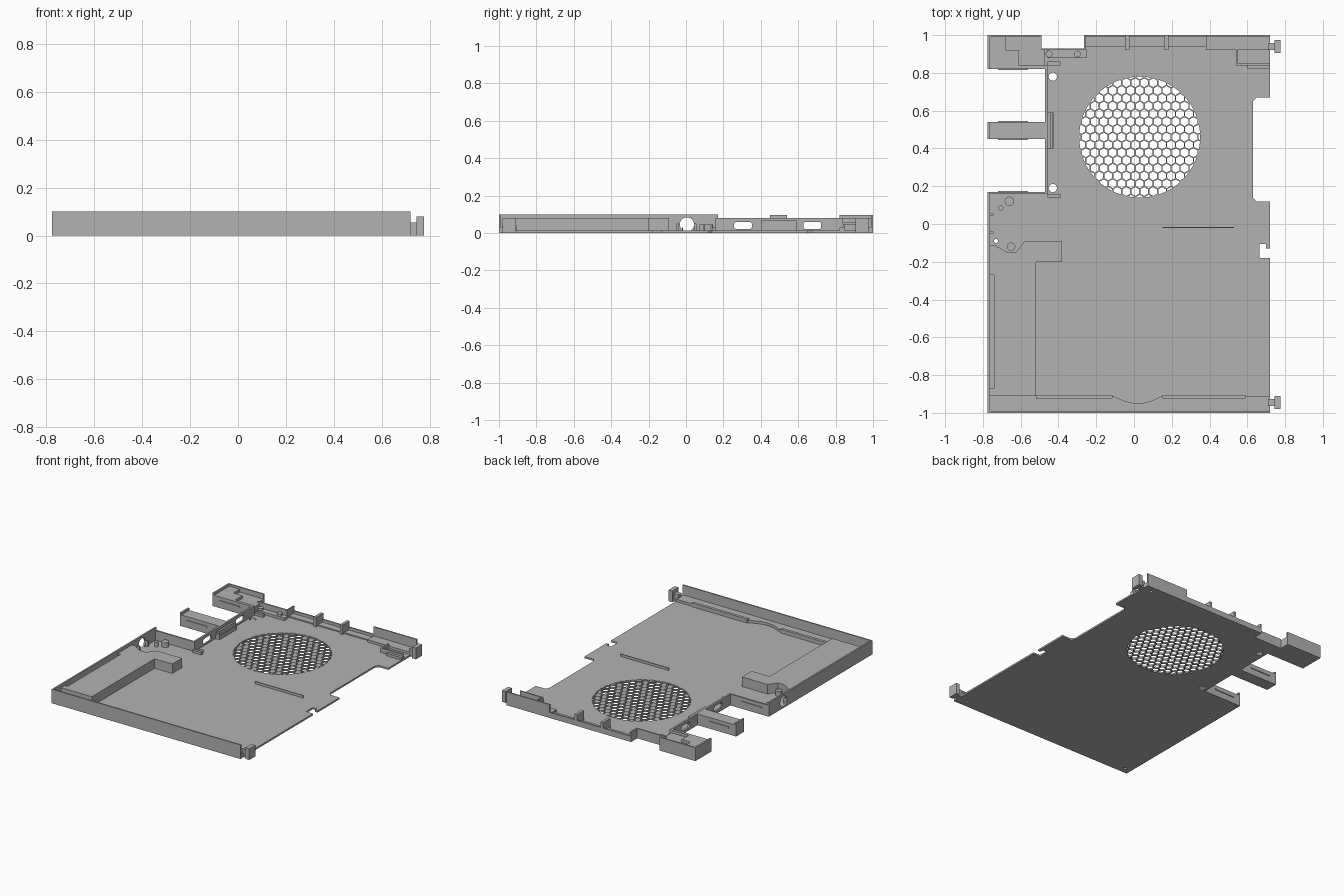
import bpy, bmesh, math

if "Cube" in bpy.data.objects:
    bpy.data.objects.remove(bpy.data.objects["Cube"])

grey = bpy.data.materials.new("mid grey")
grey.diffuse_color = (0.45, 0.45, 0.45, 1)
grey.use_nodes = True
grey.node_tree.nodes["Principled BSDF"].inputs["Base Color"].default_value = grey.diffuse_color


def prism(name, pts, z0, z1):
    """Extrude one outline, or several separate ones, from z0 to z1."""
    loops = pts if isinstance(pts[0][0], (tuple, list)) else [pts]
    bm = bmesh.new()
    for loop in loops:
        low = [bm.verts.new((x, y, z0)) for x, y in loop]
        top = [bm.verts.new((x, y, z1)) for x, y in loop]
        bm.faces.new(low[::-1])
        bm.faces.new(top)
        for i in range(len(loop)):
            j = (i + 1) % len(loop)
            bm.faces.new((low[i], low[j], top[j], top[i]))
    bmesh.ops.recalc_face_normals(bm, faces=bm.faces)
    me = bpy.data.meshes.new(name)
    bm.to_mesh(me)
    bm.free()
    ob = bpy.data.objects.new(name, me)
    me.materials.append(grey)
    bpy.context.collection.objects.link(ob)
    return ob


def rect(x0, x1, y0, y1):
    return [(x0, y0), (x1, y0), (x1, y1), (x0, y1)]


def box(name, x0, x1, y0, y1, z0, z1):
    return prism(name, rect(x0, x1, y0, y1), z0, z1)


def ring(cx, cy, r, n=24, start=0.0):
    return [(cx + r * math.cos(start + 2 * math.pi * i / n),
             cy + r * math.sin(start + 2 * math.pi * i / n)) for i in range(n)]


def boolean(ob, cutter, op='DIFFERENCE'):
    """Apply a boolean and discard the cutter."""
    mod = ob.modifiers.new("cut", 'BOOLEAN')
    mod.operation, mod.object, mod.solver = op, cutter, 'EXACT'
    deps = bpy.context.evaluated_depsgraph_get()
    me = bpy.data.meshes.new_from_object(ob.evaluated_get(deps))
    ob.modifiers.clear()
    ob.data = me
    bpy.data.objects.remove(cutter)


F = 0.012  # floor thickness
L, R = -0.775, 0.72

# Floor plate with cut-out edges
floor = prism("floor_plate", [
    (L, -1), (R, -1), (R, -0.18), (0.665, -0.18), (0.665, -0.105), (0.70, -0.105),
    (0.70, -0.13), (R, -0.13), (R, 0.12), (0.65, 0.12), (0.63, 0.14), (0.63, 0.65),
    (0.65, 0.67), (R, 0.67), (R, 1), (-0.255, 1), (-0.255, 0.92), (-0.49, 0.92),
    (-0.49, 1), (L, 1), (L, 0.82), (-0.47, 0.82), (-0.47, 0.54), (L, 0.54),
    (L, 0.45), (-0.47, 0.45), (-0.47, 0.17), (L, 0.17)], 0, F)

# Honeycomb vent, clipped to a circle
CX, CY, PITCH = 0.03, 0.46, 0.0475
cells = []
for row in range(-9, 10):
    for col in range(-9, 10):
        x = CX + (col + 0.5 * (row % 2)) * PITCH
        y = CY + row * PITCH * math.sqrt(3) / 2
        if math.hypot(x - CX, y - CY) < 0.335:
            cells.append(ring(x, y, 0.0235, 6, math.pi / 6))
vent = prism("vent_cells", cells, -0.02, 0.04)
boolean(vent, prism("vent_disc", ring(CX, CY, 0.32, 64), -0.01, 0.03), 'INTERSECT')
boolean(floor, vent)

# Screw holes through the floor
HOLES = [(-0.43, 0.78, 0.022), (-0.43, 0.19, 0.022), (0.65, 0.95, 0.011),
         (-0.73, -0.09, 0.011), (-0.725, -0.955, 0.011), (0.65, -0.955, 0.011)]
boolean(floor, prism("screw_holes", [ring(x, y, r, 16) for x, y, r in HOLES], -0.05, 0.2))

# Front and left outer walls, the left one with a round socket opening
box("front_wall", L, R, -1, -0.99, 0, 0.1)
left = box("left_wall", L, L + 0.012, -0.99, 0.17, 0, 0.1)
socket = prism("socket_hole", ring(0, 0, 0.038, 32), -0.05, 0.05)
socket.rotation_euler = (0, math.pi / 2, 0)
socket.location = (L, 0.005, 0.046)
bpy.context.view_layer.update()
boolean(left, socket)
box("chamber_wall", L, -0.455, 0.158, 0.17, 0, 0.08)

# Front ledge, narrowed by an arc, with two raised rails
arc = [(0.15 - 0.26 * i / 12, -0.91 - 0.04 * math.sin(math.pi * i / 12)) for i in range(13)]
prism("front_ledge", [(L, -0.99), (R, -0.99), (R, -0.91)] + arc + [(L, -0.91)], F, 0.03)
for x0, x1 in ((-0.52, -0.115), (0.15, 0.59)):
    box("ledge_rail", x0, x1, -0.925, -0.905, F, 0.04)

# Raised platform along the left side with a long slot
prism("side_platform", [
    (-0.74, -0.91), (-0.52, -0.91), (-0.52, -0.2), (-0.38, -0.2), (-0.38, -0.09),
    (-0.58, -0.09), (-0.625, -0.15), (-0.67, -0.15), (-0.74, -0.11)], F, 0.08)
for y0, y1 in ((-0.91, -0.87), (-0.27, -0.11)):
    box("platform_end", L + 0.01, -0.74, y0, y1, F, 0.08)

# Socket chamber bosses
for x, y, r in ((-0.66, 0.12, 0.025), (-0.65, -0.12, 0.022), (-0.705, 0.085, 0.014)):
    prism("screw_boss", ring(x, y, r, 16), F, 0.045)
for y in (-0.045, 0.05):
    box("socket_cradle", L + 0.012, -0.745, y - 0.006, y + 0.006, F, 0.05)

# Inner wall beside the arms, with two openings
inner = box("inner_wall", -0.47, -0.457, 0.17, 0.84, 0, 0.08)
for y in (0.305, 0.675):
    cut = prism("opening_cut", [(y - 0.048, 0.03), (y - 0.038, 0.02), (y + 0.038, 0.02),
                                (y + 0.048, 0.03), (y + 0.048, 0.05), (y + 0.038, 0.06),
                                (y - 0.038, 0.06), (y - 0.048, 0.05)], -0.6, -0.4)
    # turn the outline (y, z) and its extrusion (x) upright
    for v in cut.data.vertices:
        v.co = (v.co.z, v.co.x, v.co.y)
    boolean(inner, cut)
box("inner_clip_base", -0.457, -0.425, 0.40, 0.59, F, 0.04)
box("inner_clip", -0.445, -0.43, 0.40, 0.59, 0.04, 0.07)
for y0, y1 in ((0.14, 0.16), (0.84, 0.86)):
    box("inner_wall_foot", -0.457, -0.39, y0, y1, F, 0.03)

# Middle arm with end lip and side ribs
box("middle_arm", L, -0.47, 0.45, 0.54, 0, 0.08)
box("middle_arm_lip", L, L + 0.012, 0.45, 0.54, 0.08, 0.095)
# Rear arm with stepped top
box("rear_arm", L, -0.47, 0.82, 0.92, 0, 0.06)
box("rear_arm_back", L, -0.49, 0.92, 1, 0, 0.06)
prism("rear_arm_step", [(L, 0.82), (-0.47, 0.82), (-0.47, 0.84), (-0.61, 0.84),
                        (-0.61, 0.92), (-0.68, 0.92), (-0.68, 0.99), (L, 0.99)], 0.06, 0.08)
box("rear_arm_back_lip", L, -0.49, 0.99, 1, 0.06, 0.095)
box("rear_arm_end_lip", L, L + 0.012, 0.82, 0.99, 0.08, 0.095)
for y in (0.45, 0.54, 0.82, 0.17):
    box("arm_rib", -0.72, -0.56, y - 0.006, y + 0.006, 0.045, 0.055)

# Rear wall: recessed jog, low run, tabs and a taller corner
box("rear_jog_wall", -0.49, -0.255, 0.92, 0.93, 0, 0.07)
box("rear_jog_side", -0.265, -0.255, 0.92, 1, 0, 0.07)
box("rear_jog_pad", -0.457, -0.25, 0.88, 0.92, F, 0.03)
box("rear_low_wall", -0.255, 0.38, 0.99, 1, 0, 0.04)
box("rear_step", -0.255, 0.38, 0.94, 0.99, F, 0.02)
for x in (-0.035, 0.172):
    box("rear_tab", x - 0.01, x + 0.01, 0.92, 1, 0, 0.08)
box("rear_corner_wall", 0.38, R, 0.99, 1, 0, 0.095)
box("rear_corner_ledge", 0.38, R, 0.92, 0.99, F, 0.03)
box("rear_corner_rib", 0.54, R, 0.84, 0.85, F, 0.045)
box("rear_corner_rib_side", 0.54, 0.55, 0.85, 0.92, F, 0.045)
box("rear_corner_foot", 0.60, R, 0.82, 0.84, F, 0.03)

for x, y in ((-0.45, 0.9), (-0.3, 0.9)):
    prism("rear_boss", ring(x, y, 0.018, 16), F, 0.045)

# Thin floor rib
box("floor_rib", 0.15, 0.53, -0.022, -0.016, F, 0.03)

# Side latches: a narrow neck and a taller head
for y in (-0.945, 0.94):
    box("latch_neck", R - 0.01, 0.75, y - 0.018, y + 0.018, 0, 0.055)
    box("latch_head", 0.745, 0.775, y - 0.035, y + 0.035, 0, 0.08)
